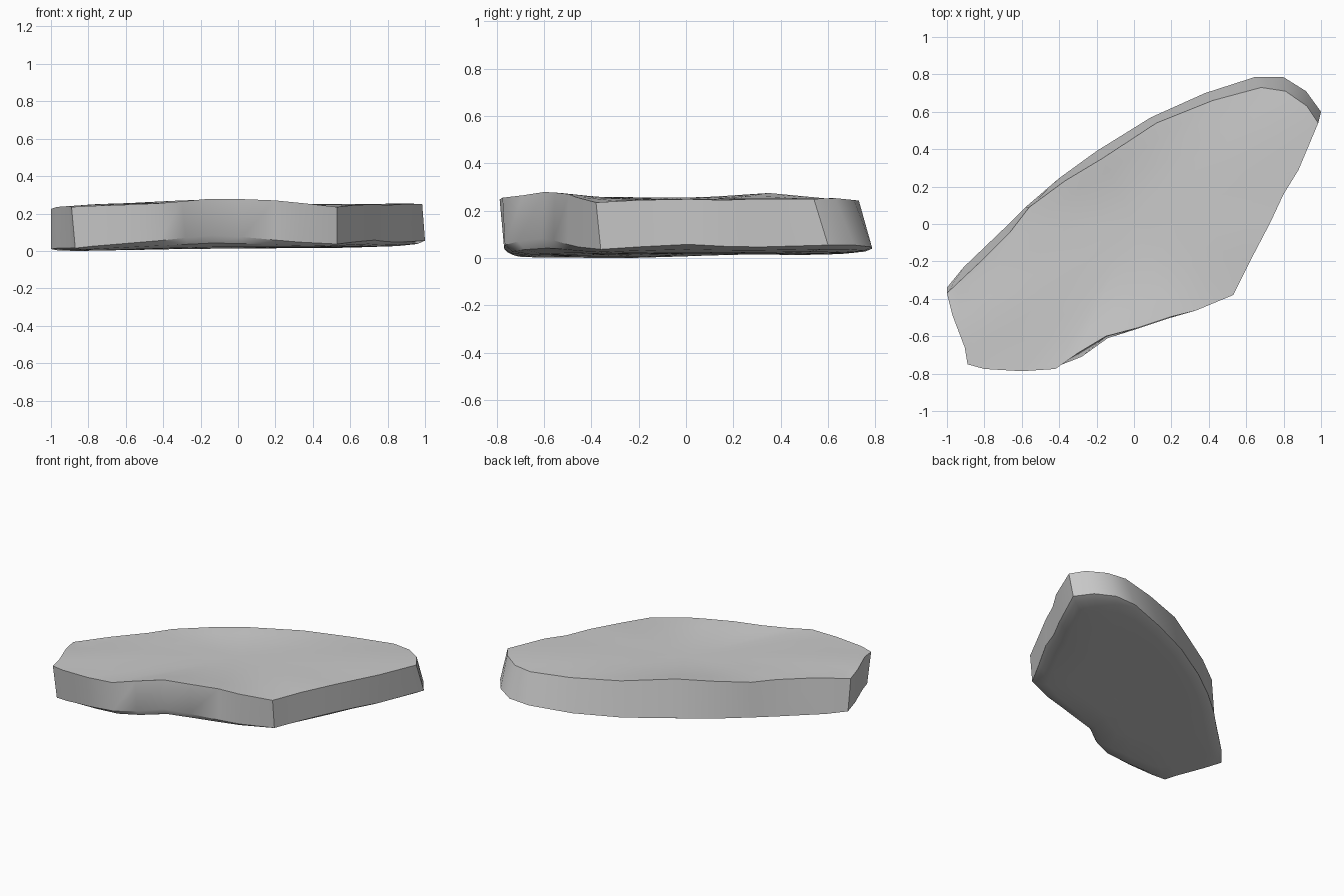
import bpy, bmesh, math

if "Cube" in bpy.data.objects:
    bpy.data.objects.remove(bpy.data.objects["Cube"])

# Upper rim (x, y, z), counter-clockwise from the left tip
TOP = [(-1, -.37, .23), (-.97, -.49, .24), (-.905, -.66, .245), (-.89, -.75, .24),
       (-.8, -.775, .245), (-.6, -.787, .252), (-.42, -.775, .26), (-.3, -.69, .27),
       (-.15, -.6, .284), (.02, -.555, .282), (.2, -.495, .275), (.33, -.463, .262),
       (.53, -.38, .24), (.62, -.2, .25), (.73, .01, .254), (.8, .16, .25),
       (.88, .29, .255), (.985, .54, .255), (.925, .63, .258), (.81, .71, .25),
       (.68, .73, .248), (.42, .66, .25), (.12, .54, .262), (-.17, .35, .28),
       (-.37, .23, .272), (-.56, .09, .262), (-.66, -.04, .258), (-.83, -.21, .25)]

# Lower rim, matching the upper rim point by point
LOW = [(-1, -.34, .015), (-.965, -.47, .02), (-.895, -.65, .02), (-.87, -.735, .02),
       (-.78, -.755, .03), (-.6, -.768, .045), (-.42, -.765, .06), (-.28, -.71, .075),
       (-.14, -.61, .088), (.02, -.56, .08), (.2, -.5, .063), (.33, -.455, .052),
       (.53, -.36, .042), (.62, -.19, .053), (.73, .01, .063), (.79, .16, .055),
       (.87, .31, .052), (1, .6, .06), (.92, .71, .06), (.8, .785, .052),
       (.65, .787, .045), (.38, .7, .03), (.09, .57, .028), (-.2, .39, .032),
       (-.4, .245, .028), (-.58, .09, .025), (-.68, -.01, .02), (-.91, -.23, .015)]


def top_height(x, y):
    # shallow hollow in the middle, gentle slope to the right
    return .262 - .008 * x - .012 * math.exp(-(x * x + y * y) / .15)


def floor_height(x, y):
    return .012 + .012 * math.exp(-(x * x + y * y) / .2) + max(0, x) * .016 - max(0, -x - .4) * .02


def inner_rings(rim, height, steps):
    rings = []
    for s, blend in steps:
        rings.append([(x * s, y * s, z + (height(x * s, y * s) - z) * blend)
                      for x, y, z in rim])
    return rings


bm = bmesh.new()
top_rings = inner_rings(TOP, top_height, [(.95, .1), (.8, .5), (.55, .9), (.28, 1)])
low_rings = inner_rings(LOW, floor_height, [(.96, .55), (.85, .85), (.6, 1), (.3, 1)])
rings = [[bm.verts.new(p) for p in ring]
         for ring in reversed(low_rings)]
rings += [[bm.verts.new(p) for p in ring] for ring in [LOW, TOP] + top_rings]

# Skin between rings, then close both centres
n = len(TOP)
for a, b in zip(rings, rings[1:]):
    for i in range(n):
        j = (i + 1) % n
        bm.faces.new((a[i], a[j], b[j], b[i]))
for ring, height, flip in [(rings[0], floor_height, True), (rings[-1], top_height, False)]:
    c = bm.verts.new((0, 0, height(0, 0)))
    for i in range(n):
        tri = (ring[i], ring[(i + 1) % n], c)
        bm.faces.new(tri[::-1] if flip else tri)

bmesh.ops.recalc_face_normals(bm, faces=bm.faces)
lowest = min(v.co.z for v in bm.verts)
bmesh.ops.translate(bm, verts=bm.verts, vec=(0, 0, -lowest))

mesh = bpy.data.meshes.new("stone_slab")
bm.to_mesh(mesh)
bm.free()
slab = bpy.data.objects.new("stone_slab", mesh)
bpy.context.collection.objects.link(slab)
bpy.context.view_layer.objects.active = slab
slab.select_set(True)
bpy.ops.object.shade_smooth_by_angle(angle=math.radians(35))
